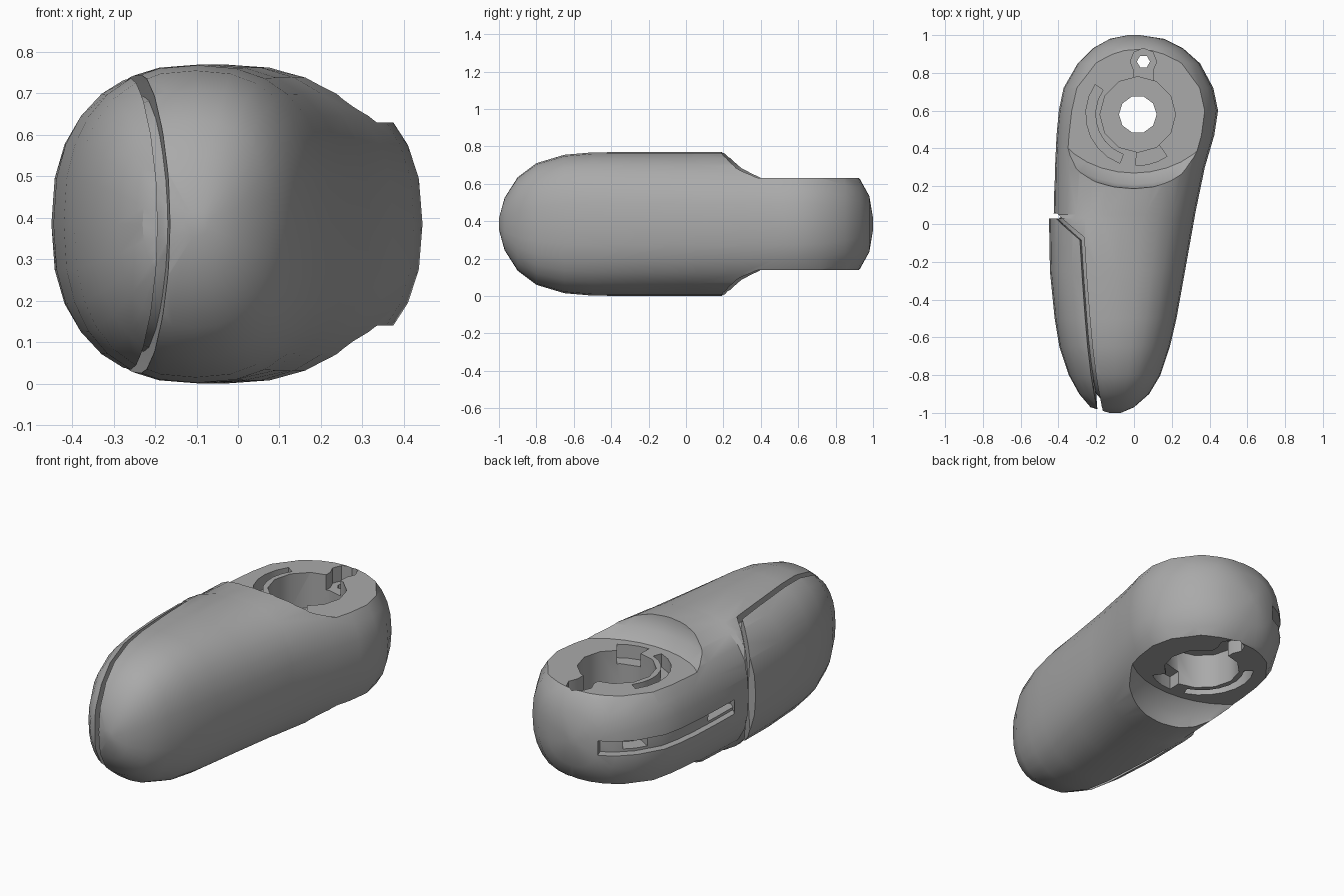
import bpy, bmesh
from math import sin, cos, pi, radians

old = bpy.data.objects.get("Cube")
if old:
    bpy.data.objects.remove(old, do_unlink=True)

MID = 0.385            # height of the horizontal symmetry plane
BORE = (0.02, 0.58)    # centre of the round opening
SIDES = 28

grey = bpy.data.materials.new("plain grey")
grey.use_nodes = True
grey.diffuse_color = (0.4, 0.4, 0.4, 1)
grey.node_tree.nodes["Principled BSDF"].inputs["Base Color"].default_value = grey.diffuse_color

# Stations along the length: y, right edge, left edge, half height
STATIONS = [
    (-1, -.13, -.07, .03), (-.97, -.23, 0, .14), (-.9, -.29, .08, .25),
    (-.8, -.345, .14, .325), (-.65, -.395, .19, .37), (-.5, -.42, .225, .383),
    (-.25, -.445, .27, .385), (.03, -.45, .32, .385), (.05, -.425, .323, .385),
    (.3, -.42, .375, .385), (.47, -.412, .425, .385), (.6, -.4, .445, .38),
    (.72, -.375, .42, .365), (.85, -.3, .35, .31), (.93, -.22, .26, .24),
    (.98, -.13, .16, .15), (1, -.03, .03, .03),
]


def skin(name, rings):
    """Closed mesh through a list of rings with equal point counts."""
    bm = bmesh.new()
    loops = [[bm.verts.new(p) for p in ring] for ring in rings]
    for a, b in zip(loops, loops[1:]):
        for i in range(len(a)):
            j = (i + 1) % len(a)
            bm.faces.new((a[i], a[j], b[j], b[i]))
    bm.faces.new(loops[0])
    bm.faces.new(loops[-1])
    bmesh.ops.recalc_face_normals(bm, faces=bm.faces)
    mesh = bpy.data.meshes.new(name)
    bm.to_mesh(mesh)
    bm.free()
    obj = bpy.data.objects.new(name, mesh)
    bpy.context.collection.objects.link(obj)
    obj.data.materials.append(grey)
    return obj


def power(value, exponent):
    return (1 if value >= 0 else -1) * abs(value) ** exponent


def body_shape(name, inset=0.0):
    """Rounded pod with squarish oval sections, optionally shrunk."""
    rings = []
    for y, right, left, half in STATIONS:
        mid, wide = (left + right) / 2, (left - right) / 2
        wide, half = max(wide - inset, .01), max(half - inset, .01)
        ring = []
        for i in range(SIDES):
            a = 2 * pi * i / SIDES
            ring.append((mid + wide * power(cos(a), .83), y * (1 - inset),
                         MID + half * power(sin(a), .83)))
        rings.append(ring)
    return skin(name, rings)


def prism(name, outline, low, high):
    return skin(name, [[(x, y, z) for x, y in outline] for z in (low, high)])


def arc(radius, start, end, steps, centre=BORE):
    span = [radians(start + (end - start) * i / steps) for i in range(steps + 1)]
    return [(centre[0] + radius * cos(a), centre[1] + radius * sin(a)) for a in span]


def circle(radius, steps, centre=BORE):
    return arc(radius, 0, 360, steps, centre)[:-1]


def band(inner, outer, start, end, steps=7):
    return arc(inner, start, end, steps) + arc(outer, end, start, steps)


def cut(target, cutter):
    """Subtract the cutter and delete it."""
    mod = target.modifiers.new("cut", "BOOLEAN")
    mod.operation, mod.solver, mod.object = "DIFFERENCE", "EXACT", cutter
    bpy.context.view_layer.objects.active = target
    bpy.ops.object.modifier_apply(modifier=mod.name)
    bpy.data.objects.remove(cutter, do_unlink=True)


def cut_both(target, outline, near, far):
    """Cut the same outline into the top and the underside."""
    for side in (1, -1):
        cut(target, prism("cutter", outline, MID + side * near, MID + side * far))


body = body_shape("body")

# Recessed flat faces above and below the round end
for side in (1, -1):
    rings = []
    for reach, height in ((.35, .245), (.41, .3), (.43, .36), (.46, .6)):
        front = [((reach + .1) * cos(a), .62 - reach * sin(a))
                 for a in (pi * i / 16 for i in range(17))]
        outline = front + [(-.7, 1.2), (.7, 1.2)]
        rings.append([(x, y, MID + side * height) for x, y in outline])
    cut(body, skin("cutter", rings))

# Stepped round opening and small rear hole
cut_both(body, circle(.2, 12), .05, .5)
cut(body, prism("cutter", circle(.1, 10), -.2, 1))
rear = (.05, .86)
cut(body, prism("cutter", circle(.035, 6, rear), -.2, 1))
cut_both(body, circle(.07, 8, rear), .16, .5)
cut_both(body, [(.0, .74), (.1, .74), (.1, .83), (.0, .83)], .16, .5)

# Curved slots beside the opening
cut_both(body, band(.225, .275, 145, 250), .17, .5)
cut_both(body, band(.17, .27, 268, 305, 3), .17, .5)

# Side groove around the round end, with two deeper pockets
for depth, start, end, half in ((.035, 112, 238, .04), (.1, 130, 150, .025),
                                (.1, 210, 232, .025)):
    groove = prism("cutter", band(.25, .6, start, end, 10), MID - .015 - half, MID - .015 + half)
    cut(groove, body_shape("core", depth))
    cut(body, groove)

# Gap around the side panel, bowed toward the middle
left_edge = [(-.6, .06), (-.43, .055), (-.265, -.07), (-.25, -.3), (-.185, -1.1)]
right_edge = [(-.215, -1.1), (-.275, -.3), (-.29, -.085), (-.435, .03), (-.6, .03)]
gap_rings = []
for level in range(9):
    t = level / 4 - 1
    bow = .04 * (1 - t * t) - .01
    gap_rings.append([(x + bow, y, MID + .42 * t) for x, y in left_edge + right_edge])
gap = skin("cutter", gap_rings)
cut(gap, body_shape("core", .05))
cut(body, gap)

bpy.ops.object.select_all(action="DESELECT")
body.select_set(True)
bpy.context.view_layer.objects.active = body
bpy.ops.object.shade_smooth_by_angle(angle=radians(32))
